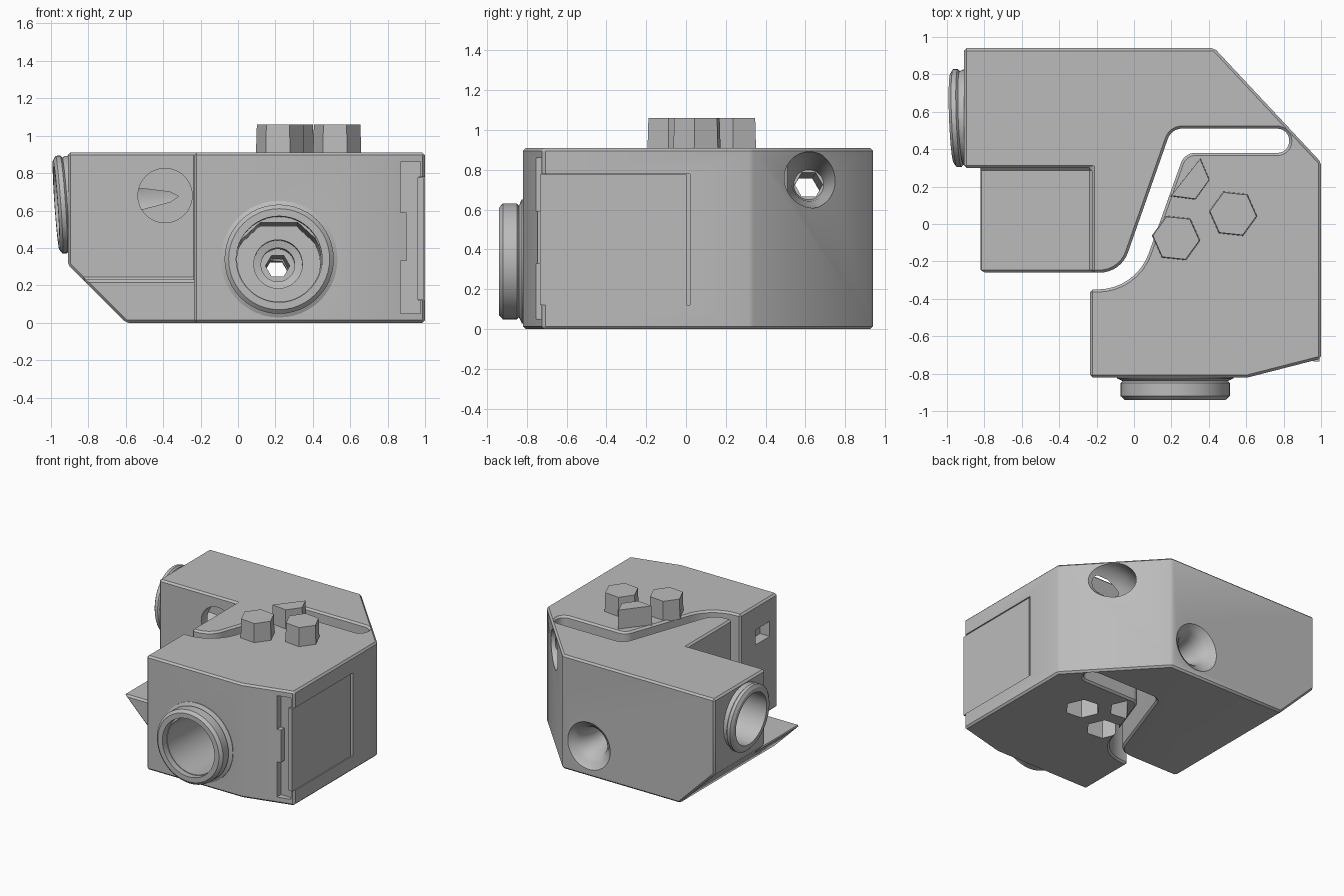
import bpy, bmesh, math
from mathutils import Vector, Matrix

if "Cube" in bpy.data.objects:
    bpy.data.objects.remove(bpy.data.objects["Cube"])

grey = bpy.data.materials.new("plain grey")
grey.use_nodes = True
grey.diffuse_color = (0.5, 0.5, 0.5, 1)
grey.node_tree.nodes["Principled BSDF"].inputs["Base Color"].default_value = (0.5, 0.5, 0.5, 1)


def loft(name, rings, matrix=Matrix()):
    """Closed solid through a list of matching rings of points."""
    bm = bmesh.new()
    loops = [[bm.verts.new(p) for p in ring] for ring in rings]
    n = len(loops[0])
    for a, b in zip(loops, loops[1:]):
        for i in range(n):
            j = (i + 1) % n
            bm.faces.new((a[i], a[j], b[j], b[i]))
    bm.faces.new(loops[0])
    bm.faces.new(loops[-1])
    bm.transform(matrix)
    bmesh.ops.recalc_face_normals(bm, faces=bm.faces)
    mesh = bpy.data.meshes.new(name)
    bm.to_mesh(mesh)
    bm.free()
    mesh.materials.append(grey)
    ob = bpy.data.objects.new(name, mesh)
    bpy.context.collection.objects.link(ob)
    return ob


def prism(name, pts, low, high, matrix=Matrix()):
    return loft(name, [[(x, y, z) for x, y in pts] for z in (low, high)], matrix)


def box(name, x, y, z):
    return prism(name, [(x[0], y[0]), (x[1], y[0]), (x[1], y[1]), (x[0], y[1])], *z)


def circle(r, n=48, turn=0.0):
    return [(r * math.cos(turn + math.tau * i / n), r * math.sin(turn + math.tau * i / n))
            for i in range(n)]


def lathe(name, profile, matrix, n=48):
    return loft(name, [[(x, y, t) for x, y in circle(r, n)] for r, t in profile], matrix)


def along(start, end):
    """Frame at start whose z axis points to end."""
    start, end = Vector(start), Vector(end)
    return Matrix.Translation(start) @ (end - start).to_track_quat('Z', 'Y').to_matrix().to_4x4()


def fillet(corners, steps=8):
    """Round every corner (x, y, radius) of a closed outline."""
    out = []
    for i, (x, y, r) in enumerate(corners):
        p = Vector((x, y))
        if not r:
            out.append((x, y))
            continue
        u = (Vector(corners[i - 1][:2]) - p).normalized()
        v = (Vector(corners[(i + 1) % len(corners)][:2]) - p).normalized()
        half = u.angle(v) / 2
        centre = p + (u + v).normalized() * (r / math.sin(half))
        a = p + u * (r / math.tan(half)) - centre
        b = p + v * (r / math.tan(half)) - centre
        sweep = a.angle(b)
        for k in range(steps + 1):
            t = k / steps
            q = (a * math.sin((1 - t) * sweep) + b * math.sin(t * sweep)) / math.sin(sweep)
            out.append(tuple(centre + q))
    return out


def apply(ob, kind, **settings):
    mod = ob.modifiers.new(kind.title(), kind)
    for key, value in settings.items():
        setattr(mod, key, value)
    bpy.context.view_layer.objects.active = ob
    bpy.ops.object.modifier_apply(modifier=mod.name)


def combine(ob, tool, operation='DIFFERENCE'):
    tool.hide_render = True
    apply(ob, 'BOOLEAN', object=tool, operation=operation, solver='EXACT')
    bpy.data.objects.remove(tool)


# Body outline with the curved slot that splits it into two arms
outline = fillet([
    (-0.91, 0.94, 0), (0.43, 0.94, 0), (1, 0.33, 0), (1, -0.72, 0), (0.61, -0.82, 0),
    (-0.235, -0.82, 0), (-0.235, -0.35, 0), (0.01, -0.35, 0.29), (0.27, 0.38, 0.08),
    (0.83, 0.38, 0.064), (0.83, 0.51, 0.064), (0.2, 0.51, 0.08), (-0.07, -0.26, 0.16),
    (-0.95, -0.26, 0), (-0.95, 0.3, 0), (-0.91, 0.3, 0)])
body = prism("body", outline, 0, 0.91)

# Open space over the ledge, and the sloped underside
combine(body, box("ledge_cutter", (-1.2, -0.225), (-0.3, 0.3), (0.23, 1.2)))
side = Matrix(((1, 0, 0, 0), (0, 0, 1, 0), (0, 1, 0, 0), (0, 0, 0, 1)))
combine(body, prism("slope_cutter", [(-0.5, -0.1), (-1.2, 0.6), (-1.2, -0.1)], -1.2, 1.2, side))
apply(body, 'BEVEL', width=0.014, segments=1, limit_method='ANGLE', angle_limit=math.radians(40))

# Round connector bosses
front_axis = along((0.22, -0.94, 0.34), (0.2, 0.94, 0.25))
side_axis = along((-0.972, 0.565, 0.63), (0.72, 0.63, 0.75))
boss_axis = along((0.22, -0.94, 0.34), (0.22, 0, 0.34))
combine(body, lathe("front_boss", [(0.27, 0), (0.292, 0.02), (0.292, 0.09), (0.28, 0.1),
                                   (0.312, 0.115), (0.312, 0.16)], boss_axis), 'UNION')
combine(body, lathe("side_boss", [(0.24, 0), (0.262, 0.015), (0.262, 0.04), (0.25, 0.05),
                                  (0.258, 0.065), (0.258, 0.1)], side_axis), 'UNION')

# Front bore: round mouth, roofed chamber, stepped seat, flared exit at the back
roofed = [(0.225 * math.cos(math.radians(a)), 0.225 * math.sin(math.radians(a)))
          for a in range(150, 391, 10)] + [(0.1, 0.2), (-0.1, 0.2)]
combine(body, lathe("mouth_cutter", [(0.23, -0.1), (0.23, 0.06)], front_axis))
combine(body, prism("chamber_cutter", roofed, 0.05, 0.55, front_axis))
combine(body, lathe("seat_cutter", [(0.13, 0.5), (0.13, 0.62), (0.09, 0.63), (0.09, 0.75)], front_axis))
combine(body, prism("hex_bore_cutter", circle(0.065, 6), 0.7, 1.7, front_axis))
combine(body, lathe("back_flare_cutter", [(0.07, 1.55), (0.08, 1.68), (0.095, 1.76), (0.12, 1.82),
                                          (0.15, 1.855), (0.18, 1.872), (0.2, 1.9)], front_axis))

# Side bore, running through to the slanted corner face
combine(body, lathe("side_bore_cutter", [(0.205, -0.1), (0.205, 0.76)], side_axis))
combine(body, lathe("side_seat_cutter", [(0.12, 0.7), (0.12, 0.83), (0.09, 0.84), (0.09, 0.92)], side_axis))
combine(body, prism("side_hex_cutter", circle(0.07, 6), 0.9, 1.5, side_axis))
combine(body, lathe("corner_flare_cutter", [(0.075, 1.35), (0.09, 1.45), (0.115, 1.55),
                                            (0.14, 1.66), (0.142, 2.1)], side_axis))

# Round window into the side bore
combine(body, lathe("window_cutter", [(0.145, 0), (0.145, 0.185)],
                    along((-0.39, 0.2, 0.68), (-0.39, 1, 0.68))))

# Small port on the inner side of the front arm
combine(body, box("port_cutter", (-0.3, -0.15), (-0.72, -0.54), (0.6, 0.72)))

# Panel recess and the grip notch in front of it
combine(body, box("panel_cutter", (0.965, 1.2), (-0.9, 0.02), (0.12, 0.78)))
combine(body, box("notch_cutter", (0.9, 0.975), (-0.9, -0.7), (0.05, 0.86)))
for z in ((0.05, 0.33), (0.59, 0.86)):
    combine(body, box("notch_end_cutter", (0.87, 0.975), (-0.9, -0.7), z))

# Sliding panel
panel = box("panel", (0.96, 0.993), (-0.735, 0.002), (0.121, 0.777))

# Stacking pins on top, with matching sockets underneath
turn = math.radians(-6)
hexagon = circle(0.13, 6, turn)
pins = [((0.53, 0.055), hexagon), ((0.225, -0.075), hexagon),
        ((0.31, 0.24), [(0.095, -0.004), (0.045, 0.112), (-0.115, -0.092), (0.018, -0.11)])]
for i, (centre, shape) in enumerate(pins):
    place = Matrix.Translation((*centre, 0))
    combine(body, prism("socket_cutter", shape, -0.1, 0.16, place))
    rings = [[(x * s, y * s, z) for x, y in shape] for s, z in ((1, 0.9), (0.96, 1.06))]
    loft(f"stacking_pin_{i + 1}", rings, place)

# Smooth the round parts only
bpy.ops.object.select_all(action='DESELECT')
body.select_set(True)
bpy.context.view_layer.objects.active = body
bpy.ops.object.shade_smooth_by_angle(angle=math.radians(30))
